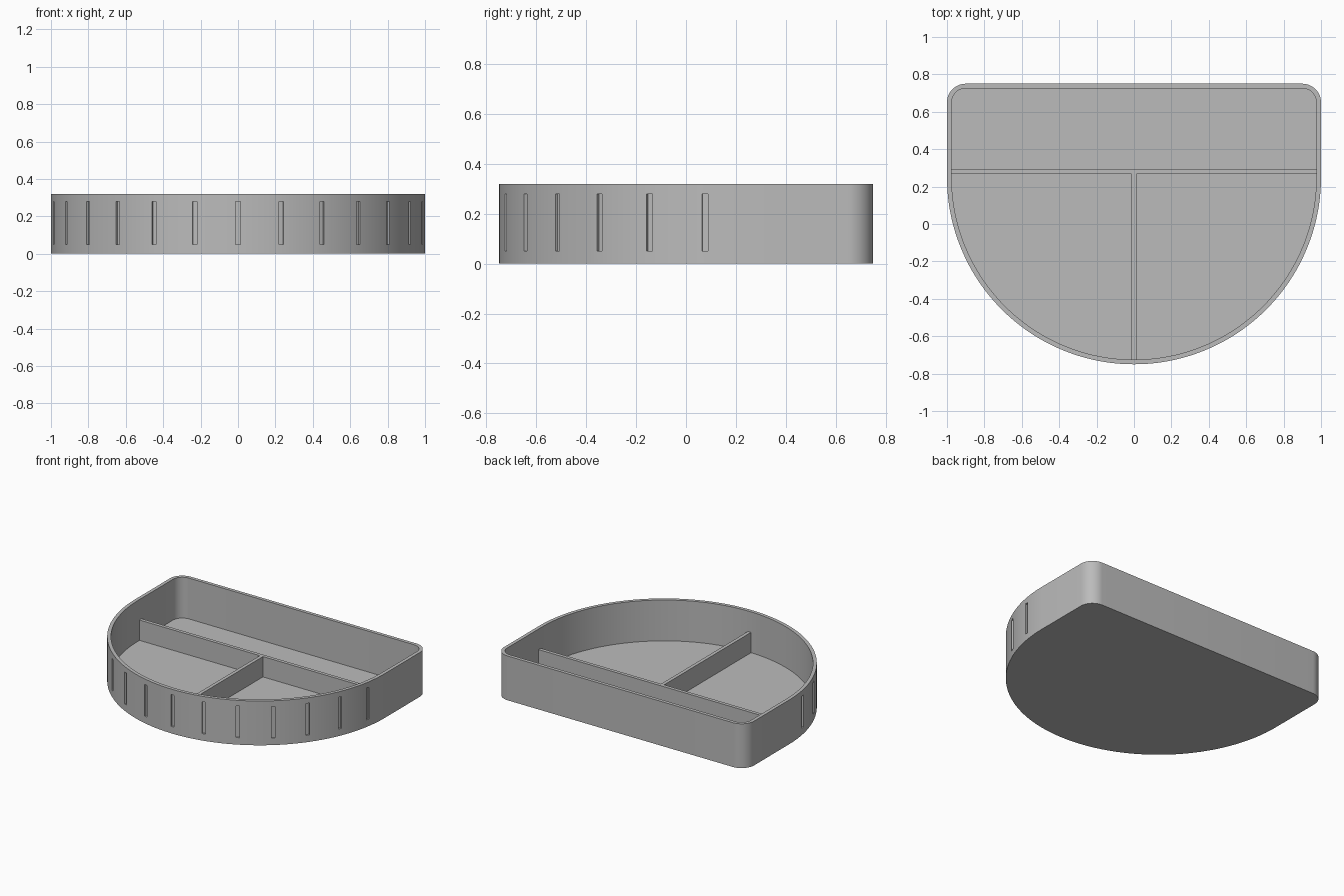
import bpy, bmesh
from math import sin, cos, pi, radians
from mathutils import Matrix, Vector

if "Cube" in bpy.data.objects:
    bpy.data.objects.remove(bpy.data.objects["Cube"])

HEIGHT, WALL, FLOOR, DIVIDER_TOP = 0.32, 0.025, 0.025, 0.172
CENTRE_Y, BACK_Y, CORNER = 0.25, 0.75, 0.1

grey = bpy.data.materials.new("plain grey")
grey.use_nodes = True
colour = (0.5, 0.5, 0.5, 1)
grey.diffuse_color = colour
grey.node_tree.nodes["Principled BSDF"].inputs["Base Color"].default_value = colour


def make_object(name, bm):
    bmesh.ops.recalc_face_normals(bm, faces=bm.faces)
    mesh = bpy.data.meshes.new(name)
    bm.to_mesh(mesh)
    bm.free()
    mesh.materials.append(grey)
    obj = bpy.data.objects.new(name, mesh)
    bpy.context.collection.objects.link(obj)
    return obj


def arc(cx, cy, radius, start, end, steps):
    angles = [start + (end - start) * i / steps for i in range(steps + 1)]
    return [(cx + radius * cos(a), cy + radius * sin(a)) for a in angles]


def outline(inset):
    """Half-round front with a straight back and two rounded corners."""
    r = CORNER - inset
    cx, cy = 1 - CORNER, BACK_Y - CORNER
    return (arc(0, CENTRE_Y, 1 - inset, pi, 2 * pi, 96)
            + arc(cx, cy, r, 0, pi / 2, 12)
            + arc(-cx, cy, r, pi / 2, pi, 12))


def add_box(bm, size, matrix):
    bmesh.ops.create_cube(bm, size=1, matrix=matrix @ Matrix.Diagonal((*size, 1)))


# Tray shell: rings from the underside, up the outside, over the rim, to the floor
bm = bmesh.new()
rings = [[bm.verts.new((x, y, z)) for x, y in outline(inset)]
         for inset, z in ((0, 0), (0, HEIGHT), (WALL, HEIGHT), (WALL, FLOOR))]
for lower, upper in zip(rings, rings[1:]):
    for i in range(len(lower)):
        j = (i + 1) % len(lower)
        bm.faces.new((lower[i], lower[j], upper[j], upper[i]))
bm.faces.new(rings[0])
bm.faces.new(rings[-1])
tray = make_object("tray_shell", bm)

# Shallow upright grooves around the curved front
bm = bmesh.new()
for k in range(-6, 7):
    turn = Matrix.Rotation(radians(k * 80 / 6), 4, "Z")
    place = (Matrix.Translation((0, CENTRE_Y, 0.165)) @ turn
             @ Matrix.Translation((0, -1.0, 0)))
    add_box(bm, (0.025, 0.025, 0.23), place)
cutter = make_object("groove_cutter", bm)
cutter.hide_render = True

cut = tray.modifiers.new("grooves", "BOOLEAN")
cut.operation = "DIFFERENCE"
cut.solver = "EXACT"
cut.object = cutter
bpy.ops.object.select_all(action="DESELECT")
bpy.context.view_layer.objects.active = tray
tray.select_set(True)
bpy.ops.object.modifier_apply(modifier=cut.name)
bpy.data.objects.remove(cutter)
bpy.ops.object.shade_smooth_by_angle(angle=radians(25))


# Low dividers, with ends buried in the wall
def divider(name, x0, x1, y0, y1):
    low, high = Vector((x0, y0, FLOOR - 0.01)), Vector((x1, y1, DIVIDER_TOP))
    bm = bmesh.new()
    add_box(bm, high - low, Matrix.Translation((low + high) / 2))
    return make_object(name, bm)


divider("cross_divider", -0.985, 0.985, 0.267, 0.292)
divider("centre_divider", -0.0125, 0.0125, -0.735, 0.27)
